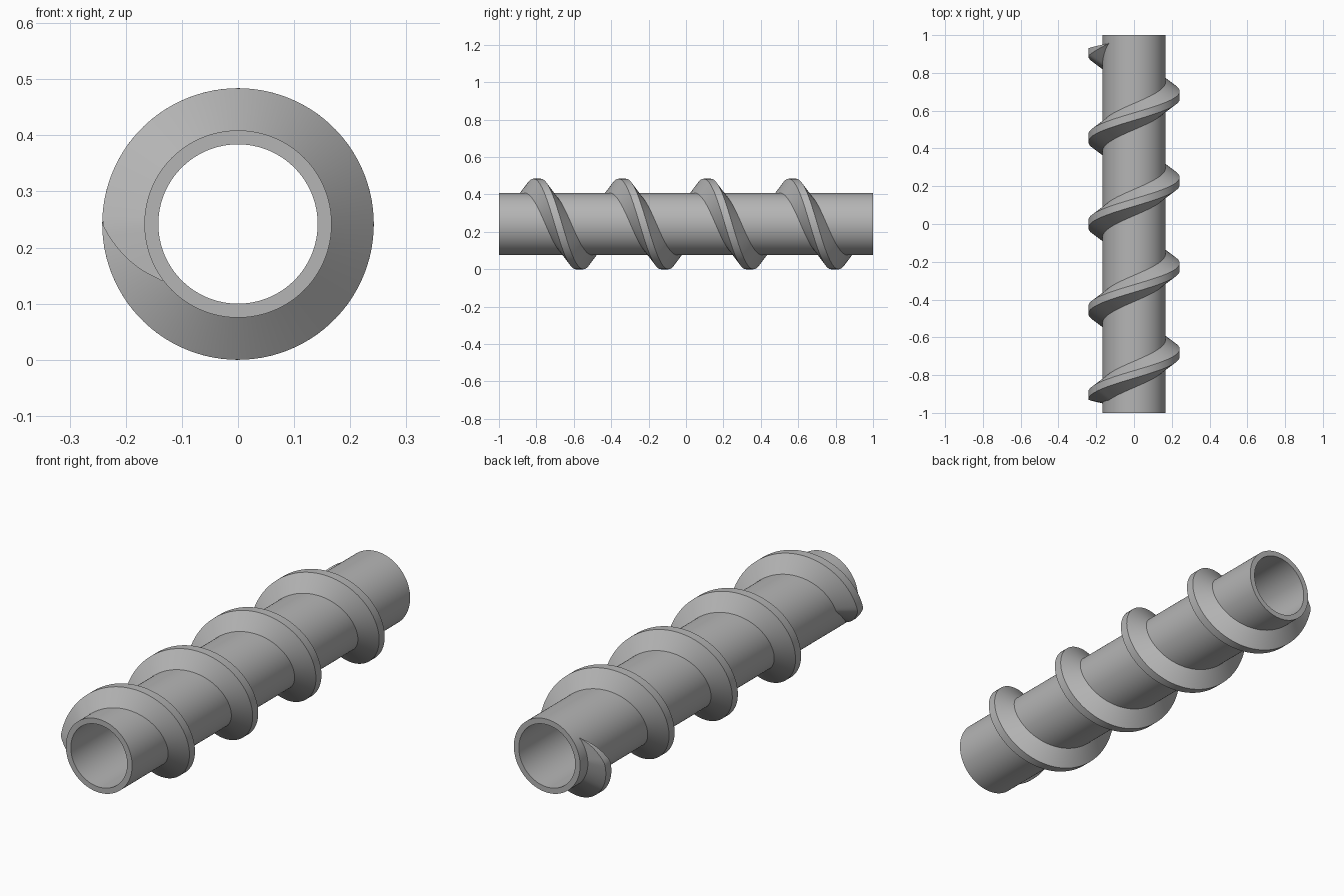
import bpy, bmesh, math

if "Cube" in bpy.data.objects:
    bpy.data.objects.remove(bpy.data.objects["Cube"])

Z0 = 0.242            # height of the axis
R_OUT, R_IN = 0.167, 0.142
R_CREST, R_ROOT = 0.242, 0.162
PITCH, TURNS = 0.455, 4
W_ROOT, W_CREST = 0.073, 0.02
TAPER = math.radians(37)

steel = bpy.data.materials.new("grey_steel")
steel.diffuse_color = (0.46, 0.46, 0.46, 1)
steel.use_nodes = True
steel.node_tree.nodes["Principled BSDF"].inputs["Base Color"].default_value = steel.diffuse_color


def sweep(name, rings, closed, angle):
    """Skin a list of point loops into one smooth object."""
    bm = bmesh.new()
    loops = [[bm.verts.new(p) for p in ring] for ring in rings]
    n = len(loops[0])
    pairs = list(zip(loops, loops[1:]))
    if closed:
        pairs.append((loops[-1], loops[0]))
    for a, b in pairs:
        for i in range(n):
            j = (i + 1) % n
            bm.faces.new((a[i], a[j], b[j], b[i]))
    if not closed:
        bm.faces.new(loops[0])
        bm.faces.new(loops[-1])
    bmesh.ops.recalc_face_normals(bm, faces=bm.faces)
    mesh = bpy.data.meshes.new(name)
    bm.to_mesh(mesh)
    bm.free()
    obj = bpy.data.objects.new(name, mesh)
    bpy.context.collection.objects.link(obj)
    mesh.materials.append(steel)
    bpy.ops.object.select_all(action='DESELECT')
    obj.select_set(True)
    bpy.context.view_layer.objects.active = obj
    bpy.ops.object.shade_smooth_by_angle(angle=math.radians(angle))
    return obj


def polar(r, t, y):
    """Point around the axis; t = 0 is the left side, rising over the top."""
    return (-r * math.cos(t), y, Z0 + r * math.sin(t))


# hollow shaft
SEG = 96
sweep("shaft_tube",
      [[polar(r, 2 * math.pi * k / SEG, y)
        for r, y in ((R_OUT, -1), (R_OUT, 1), (R_IN, 1), (R_IN, -1))]
       for k in range(SEG)], True, 30)


def fade(past, start):
    """1 in the body of the flight, falling to almost 0 at its pointed end."""
    return max(0.03, min(1, (TAPER - past) / (TAPER - start)))


# spiral flight, tapering to a point at both ends
half = TURNS * math.pi
STEPS = 420
rings = []
for k in range(STEPS + 1):
    t = (half + TAPER) * (2 * k / STEPS - 1)
    y = PITCH * t / (2 * math.pi)
    past = abs(t) - half
    s = fade(past, 0)
    outer = W_ROOT * fade(past, -TAPER)
    inner = W_ROOT * s
    front, back = (outer, inner) if t < 0 else (inner, outer)
    crest = R_OUT + (R_CREST - R_OUT) * s
    rings.append([polar(R_ROOT, t, y - front),
                  polar(crest, t, y - W_CREST * s),
                  polar(crest, t, y + W_CREST * s),
                  polar(R_ROOT, t, y + back)])
sweep("spiral_flight", rings, False, 25)
